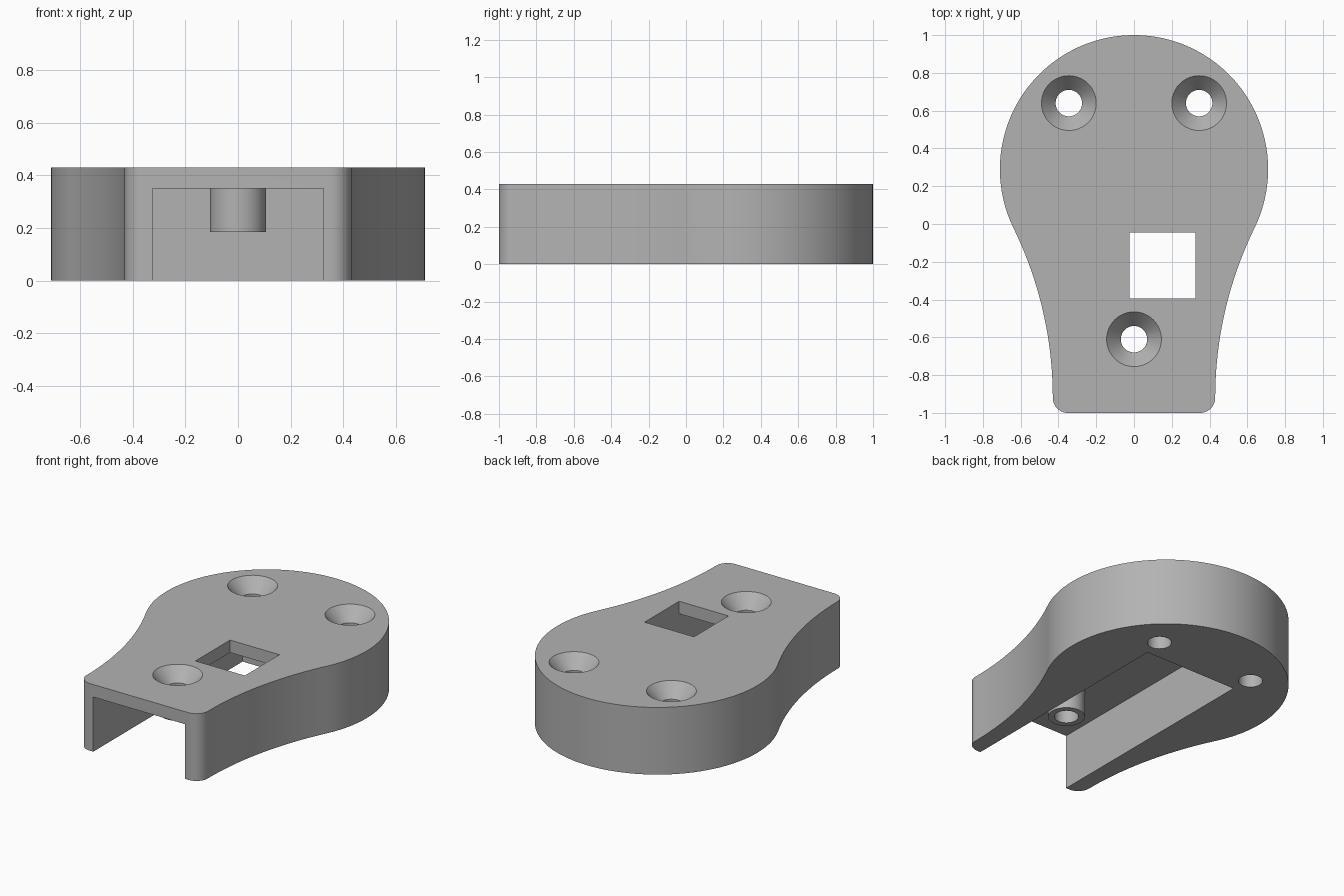
import bpy, bmesh
from math import sin, cos, pi, atan2, sqrt

if "Cube" in bpy.data.objects:
    bpy.data.objects.remove(bpy.data.objects["Cube"])

HEIGHT, ROOF = 0.43, 0.35            # total height, underside of the roof
HEAD_R, HEAD_Y = 0.71, 0.29          # round end
NECK, CORNER = 0.43, 0.08            # half width and corner radius of the open end

grey = bpy.data.materials.new("plain grey")
grey.use_nodes = True
colour = (0.45, 0.45, 0.45, 1)
grey.diffuse_color = colour
grey.node_tree.nodes["Principled BSDF"].inputs["Base Color"].default_value = colour


def arc(cx, cy, r, a0, a1, n):
    return [(cx + r * cos(a0 + (a1 - a0) * i / n),
             cy + r * sin(a0 + (a1 - a0) * i / n)) for i in range(n + 1)]


def prism(name, outline, z0, z1):
    """Extrude a flat outline between two heights."""
    bm = bmesh.new()
    face = bm.faces.new([bm.verts.new((x, y, z0)) for x, y in outline])
    top = bmesh.ops.extrude_face_region(bm, geom=[face])["geom"]
    bmesh.ops.translate(bm, vec=(0, 0, z1 - z0),
                        verts=[v for v in top if isinstance(v, bmesh.types.BMVert)])
    bmesh.ops.recalc_face_normals(bm, faces=bm.faces)
    mesh = bpy.data.meshes.new(name)
    bm.to_mesh(mesh)
    bm.free()
    mesh.materials.append(grey)
    obj = bpy.data.objects.new(name, mesh)
    bpy.context.collection.objects.link(obj)
    return obj


def box(name, x0, x1, y0, y1, z0, z1):
    return prism(name, [(x0, y0), (x1, y0), (x1, y1), (x0, y1)], z0, z1)


def countersink(name, x, y):
    """Screw hole cutter: a shaft that flares into a cone at the top."""
    rings = [(0.07, -0.1), (0.07, 0.345), (0.145, HEIGHT), (0.172, 0.46)]
    obj = prism(name, arc(x, y, 0.07, 0, 2 * pi, 64)[:-1], -0.1, 0.345)
    bm = bmesh.new()
    bm.from_mesh(obj.data)
    bm.faces.ensure_lookup_table()
    cap = max(bm.faces, key=lambda f: f.calc_center_median().z)
    for (r0, z0), (r1, z1) in zip(rings[1:], rings[2:]):
        new = bmesh.ops.extrude_face_region(bm, geom=[cap])["geom"]
        bmesh.ops.delete(bm, geom=[cap], context="FACES_ONLY")
        cap = next(g for g in new if isinstance(g, bmesh.types.BMFace))
        for v in cap.verts:
            v.co = (x + (v.co.x - x) * r1 / r0, y + (v.co.y - y) * r1 / r0, z1)
    bmesh.ops.recalc_face_normals(bm, faces=bm.faces)
    bm.to_mesh(obj.data)
    bm.free()
    return obj


def combine(body, tool, operation):
    tool.hide_render = True
    mod = body.modifiers.new(tool.name, "BOOLEAN")
    mod.operation, mod.object, mod.solver = operation, tool, "EXACT"
    bpy.context.view_layer.objects.active = body
    bpy.ops.object.modifier_apply(modifier=mod.name)
    bpy.data.objects.remove(tool)


# Right half of the outline: corner, concave flank tangent to the head, then head
corner_y = CORNER - 1
drop = HEAD_Y - corner_y
flank_r = (drop**2 + NECK**2 - HEAD_R**2) / (2 * (HEAD_R - NECK))
flank_x = NECK + flank_r
lean = atan2(drop, flank_x)
half = arc(NECK - CORNER, corner_y, CORNER, -pi / 2, 0, 10)
half += arc(flank_x, corner_y, flank_r, pi, pi - lean, 32)[1:]
half += arc(0, HEAD_Y, HEAD_R, -lean, pi / 2, 56)[1:]
outline = half + [(-x, y) for x, y in reversed(half[:-1])]
body = prism("housing", outline, 0, HEIGHT)

# Open channel underneath, with a boss hanging from its roof
combine(body, box("channel_cutter", -0.325, 0.325, -1.2, 0.51, -0.1, ROOF), "DIFFERENCE")
boss = prism("screw_boss", arc(0, -0.61, 0.107, 0, 2 * pi, 64)[:-1], 0.185, 0.39)
combine(body, boss, "UNION")

# Square window in the roof
combine(body, box("window_cutter", -0.025, 0.3249, -0.395, -0.045, 0.2, 0.6), "DIFFERENCE")

# Three countersunk screw holes
for x, y in ((-0.345, 0.64), (0.345, 0.64), (0, -0.61)):
    combine(body, countersink("screw_cutter", x, y), "DIFFERENCE")

bpy.ops.object.select_all(action="DESELECT")
body.select_set(True)
bpy.context.view_layer.objects.active = body
bpy.ops.object.shade_smooth_by_angle(angle=pi / 6)
